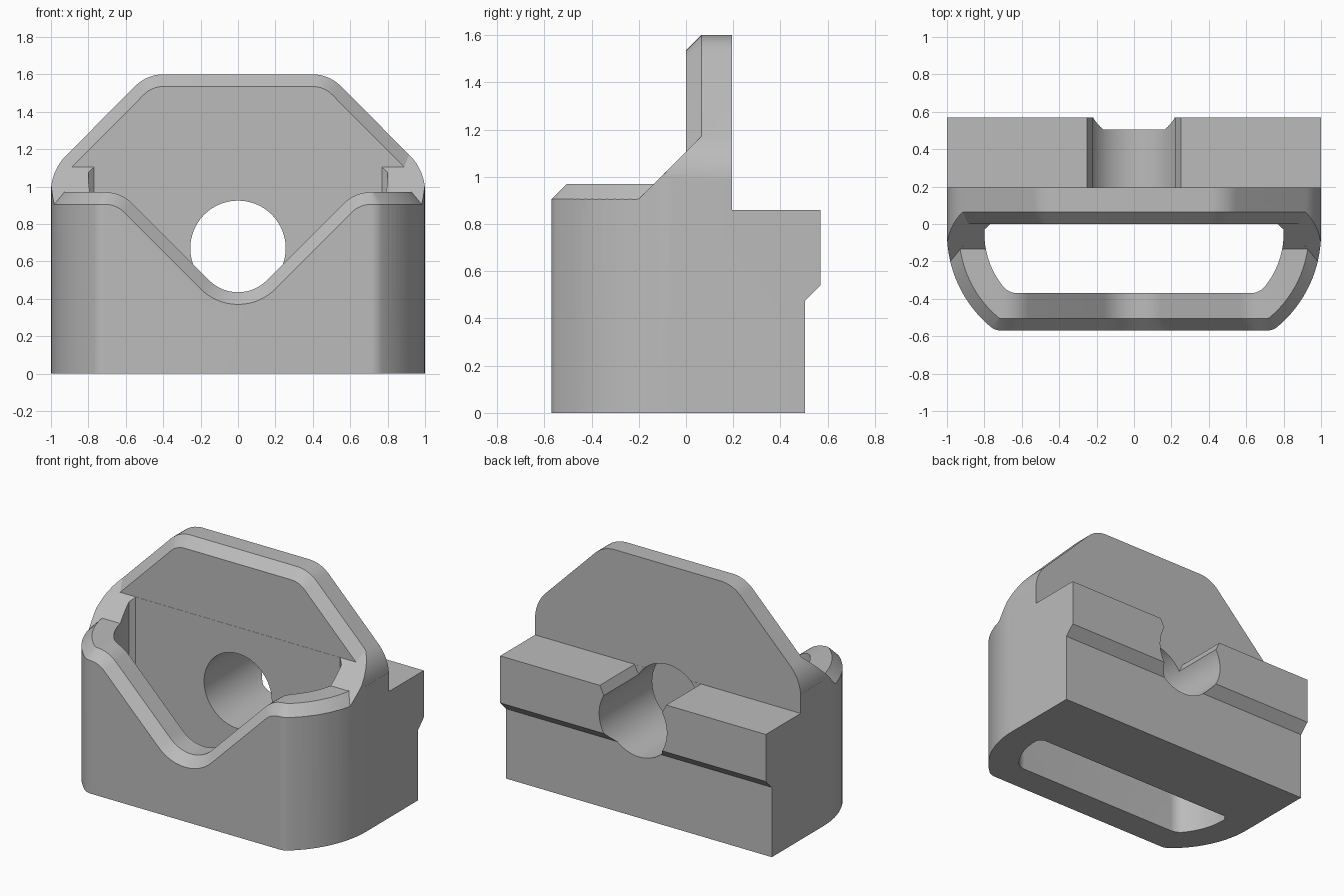
import bpy, bmesh, math
from mathutils import Vector

cube = bpy.data.objects.get("Cube")
if cube:
    bpy.data.objects.remove(cube, do_unlink=True)

grey = bpy.data.materials.new("plain grey")
grey.use_nodes = True
grey.diffuse_color = (0.5, 0.5, 0.5, 1)
grey.node_tree.nodes["Principled BSDF"].inputs["Base Color"].default_value = (0.5, 0.5, 0.5, 1)


def arc(cx, cy, r, a, b, n=8):
    angles = [math.radians(a + (b - a) * i / n) for i in range(n + 1)]
    return [(cx + r * math.cos(t), cy + r * math.sin(t)) for t in angles]


def mirrored(half):
    return [(-p[0], *p[1:]) for p in reversed(half) if p[0] > 1e-5] + half


def loft(name, sections):
    """Closed solid through equal-length loops of points."""
    bm = bmesh.new()
    rings = [[bm.verts.new(p) for p in s] for s in sections]
    count = len(rings[0])
    for a, b in zip(rings, rings[1:]):
        for i in range(count):
            j = (i + 1) % count
            bm.faces.new((a[i], a[j], b[j], b[i]))
    bm.faces.new(rings[0])
    bm.faces.new(rings[-1])
    bmesh.ops.recalc_face_normals(bm, faces=bm.faces)
    mesh = bpy.data.meshes.new(name)
    bm.to_mesh(mesh)
    bm.free()
    mesh.materials.append(grey)
    obj = bpy.data.objects.new(name, mesh)
    bpy.context.collection.objects.link(obj)
    return obj


PLACE = {"x": lambda t, u, v: (t, u, v),
         "y": lambda t, u, v: (u, t, v),
         "z": lambda t, u, v: (u, v, t)}


def prism(name, points, axis, a, b):
    return loft(name, [[PLACE[axis](t, u, v) for u, v in points] for t in (a, b)])


def combine(target, tool, operation):
    mod = target.modifiers.new("cut", "BOOLEAN")
    mod.operation = operation
    mod.solver = "EXACT"
    mod.object = tool
    bpy.ops.object.select_all(action="DESELECT")
    bpy.context.view_layer.objects.active = target
    target.select_set(True)
    bpy.ops.object.modifier_apply(modifier=mod.name)
    bpy.data.objects.remove(tool, do_unlink=True)


BEVEL = 0.065
SIDE = (0.3475, -0.05)      # centre of the rounded flanks
FLANK, TURN = 0.6525, -49.8  # flank radius and angle where the front corner begins
CORNER = (0.71, -0.4795)

# Plan outline: flat front, rounded corners and bowed flanks
plan = arc(*CORNER, 0.0905, -90, TURN) + arc(*SIDE, FLANK, TURN, 0, 16)[1:] + [(1, 0.7)]
body = prism("holder_body", mirrored(plan), "z", -0.2, 1.8)

# Side profile with the undercut rear rail
side = [(-0.8, 0), (0.505, 0), (0.505, 0.475), (0.57, 0.54), (0.57, 0.86),
        (0.195, 0.86), (0.195, 1.8), (-0.8, 1.8)]
combine(body, prism("side_profile", side, "x", -1.3, 1.3), "INTERSECT")


# Rounded outline of the back plate
def plate(inset, end):
    return (arc(0.4, 1.39, 0.21 - inset, 90, 45)
            + arc(0.727, 0.972, 0.273 - inset, 45, end, 10))


outline = plate(0, 4) + [(1.2, 0.96), (1.2, -0.2)]
combine(body, prism("plate_outline", mirrored(outline), "y", -1, 1), "INTERSECT")

# Clear the space in front of the plate, leaving its chamfered rim
clearance = prism("clearance", [(-0.8, 0.97), (-0.135, 0.97), (0.07, 1.175),
                                (0.07, 1.9), (-0.8, 1.9)], "x", -1.3, 1.3)
sections = []
for y in (0, 0.08):
    inset = BEVEL - y
    half = plate(inset, 0) + [(1 - inset, -0.2)]
    sections.append([(x, y, z) for x, z in mirrored(half)])
combine(clearance, loft("plate_core", sections), "DIFFERENCE")
combine(body, clearance, "DIFFERENCE")


# Dipped front wall
def dip(drop):
    return (arc(0, 0.653, 0.218 + drop, -90, -45)
            + arc(0.71, 0.764, 0.206 - drop, 135, 90))


combine(body, prism("front_dip", mirrored(dip(0) + [(0.71, 1.2)]), "y", -0.8, -0.15),
        "DIFFERENCE")

# Slot through the middle
slot = (arc(0.623, -0.27, 0.1, -90, -38.6) + arc(*SIDE, 0.4525, -38.6, 0, 12)[1:]
        + [(0.8, -0.03), (0.77, -0.0005)])
combine(body, prism("slot", mirrored(slot), "z", -0.3, 2), "DIFFERENCE")

# Chamfer that follows the dip and then the flanks
rim = []


def station(outer, inner, rise):
    outer, inner = Vector(outer), Vector(inner)
    d = inner - outer
    apex = outer + 2 * rise - (d - rise)
    rim.append([tuple(outer - 0.3 * d), tuple(inner + 0.3 * d), tuple(apex)])


for (xo, zo), (xi, zi) in zip(dip(BEVEL), dip(0)):
    station((xo, -0.57, zo), (xi, -0.505, zi), Vector((xi - xo, 0, zi - zo)))
flank_out = arc(*CORNER, 0.0905, -90, TURN) + arc(*SIDE, FLANK, TURN, -13.3, 12)[1:]
flank_in = arc(*CORNER, 0.0255, -90, TURN) + arc(*SIDE, FLANK - BEVEL, TURN, -8.3, 12)[1:]
for o, i in list(zip(flank_out, flank_in))[1:]:
    station((*o, 0.905), (*i, 0.97), Vector((0, 0, BEVEL)))
rim[-1][2] = (1.03, -0.07, 1.035)  # end flush with the sloping shoulder
left = [[(-x, y, z) for x, y, z in s] for s in reversed(rim[1:])]
combine(body, loft("rim_chamfer", left + rim), "DIFFERENCE")

# Round hole through plate and rail, with its eased top edges
hole = arc(0, 0.67, 0.255, 0, 360, 64)[:-1]
combine(body, prism("round_hole", hole, "y", -0.2, 1), "DIFFERENCE")
notch = [(0.205, 0.77), (0.25, 0.86), (0.27, 0.9)]
combine(body, prism("rail_notch", mirrored(notch), "y", 0.196, 1), "DIFFERENCE")

bpy.ops.object.select_all(action="DESELECT")
body.select_set(True)
bpy.context.view_layer.objects.active = body
bpy.ops.object.shade_smooth_by_angle(angle=math.radians(28))
